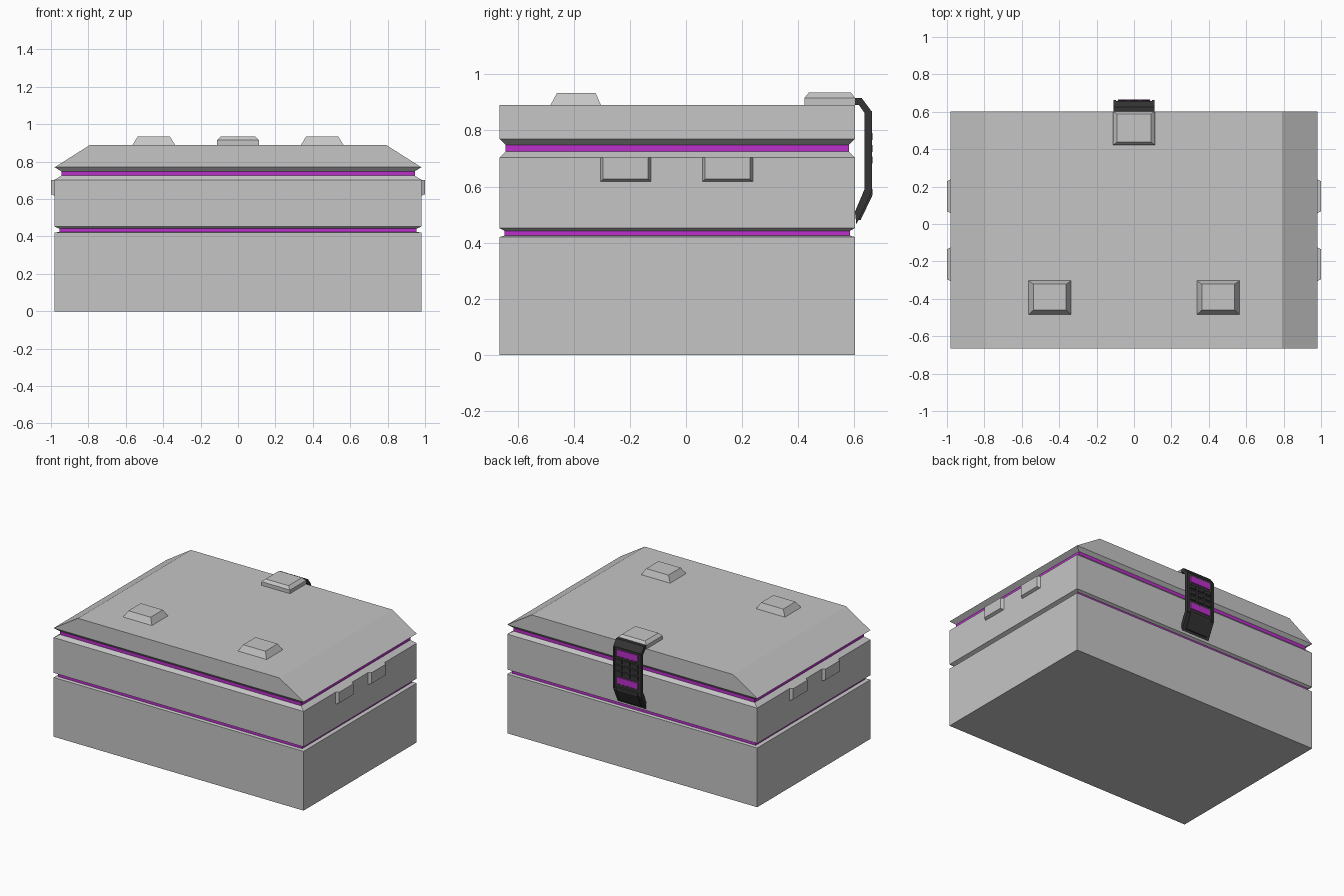
import bpy, bmesh

if "Cube" in bpy.data.objects:
    bpy.data.objects.remove(bpy.data.objects["Cube"])


def material(name, rgb):
    m = bpy.data.materials.new(name)
    m.diffuse_color = (*rgb, 1)
    m.use_nodes = True
    m.node_tree.nodes["Principled BSDF"].inputs["Base Color"].default_value = m.diffuse_color
    return m


GREY = material("light grey", (0.56, 0.56, 0.56))
PURPLE = material("purple", (0.5, 0.03, 0.6))
DARK = material("charcoal", (0.035, 0.035, 0.035))


def finish(name, bm, *mats):
    bmesh.ops.recalc_face_normals(bm, faces=bm.faces[:])
    me = bpy.data.meshes.new(name)
    bm.to_mesh(me)
    bm.free()
    for m in mats:
        me.materials.append(m)
    ob = bpy.data.objects.new(name, me)
    bpy.context.collection.objects.link(ob)
    return ob


def loft(name, rings, *mats, stripes=()):
    """Stack quads (list of 4 points each); bands listed in stripes use material 1."""
    bm = bmesh.new()
    loops = [[bm.verts.new(p) for p in r] for r in rings]
    n = len(loops[0])
    for k, (a, b) in enumerate(zip(loops, loops[1:])):
        for i in range(n):
            j = (i + 1) % n
            f = bm.faces.new((a[i], a[j], b[j], b[i]))
            f.material_index = 1 if k in stripes else 0
    bm.faces.new(loops[0][::-1])
    bm.faces.new(loops[-1])
    return finish(name, bm, *mats)


def rect_z(x0, x1, y0, y1, z):
    return [(x0, y0, z), (x1, y0, z), (x1, y1, z), (x0, y1, z)]


def rect_x(x, y0, y1, z0, z1):
    return [(x, y0, z0), (x, y1, z0), (x, y1, z1), (x, y0, z1)]


def rect_y(y, x0, x1, z0, z1):
    return [(x0, y, z0), (x1, y, z0), (x1, y, z1), (x0, y, z1)]


# Case body with two recessed purple seams and a lid sloped at both ends
W, F, B = 0.98, -0.665, 0.602
levels = [(0, W, 0), (0.42, W, 0), (0.425, 0.955, 0.018), (0.442, 0.955, 0.018),
          (0.452, W, 0), (0.703, W, 0), (0.725, 0.945, 0.022), (0.748, 0.945, 0.022),
          (0.77, W, 0), (0.89, 0.79, 0)]
loft("case_body", [rect_z(-w, w, F + i, B - i, z) for z, w, i in levels],
     GREY, PURPLE, stripes=(2, 6))

# Two front feet on the lid
for s, side in ((-1, "left"), (1, "right")):
    c = 0.45 * s
    loft("lid_foot_" + side, [rect_z(c - 0.113, c + 0.113, -0.483, -0.303, 0.885),
                              rect_z(c - 0.113, c + 0.113, -0.483, -0.303, 0.89),
                              rect_z(c - 0.087, c + 0.087, -0.46, -0.322, 0.933)], GREY)

# Rear catch on the lid
loft("lid_catch", [rect_z(-0.112, 0.112, 0.422, B, 0.885),
                   rect_z(-0.112, 0.112, 0.422, B, 0.916),
                   rect_z(-0.09, 0.09, 0.438, 0.588, 0.935)], GREY)

# Hinge blocks on both ends
for s, side in ((-1, "left"), (1, "right")):
    for k, c in enumerate((-0.215, 0.148)):
        loft(f"end_block_{side}_{k + 1}",
             [rect_x(0.97 * s, c - 0.09, c + 0.09, 0.618, 0.703),
              rect_x(0.98 * s, c - 0.09, c + 0.09, 0.618, 0.703),
              rect_x(1.0 * s, c - 0.08, c + 0.08, 0.626, 0.703)], GREY)

# Latch strap: side profile (y, z) extruded across the width
profile = [(0.58, 0.915), (0.626, 0.915), (0.657, 0.874), (0.657, 0.57), (0.607, 0.465),
           (0.602, 0.51), (0.636, 0.59), (0.636, 0.862), (0.617, 0.89), (0.58, 0.89)]
loft("latch_strap", [[(x, y, z) for y, z in profile] for x in (-0.11, 0.11)], DARK)

# Purple plates on the latch
for name, z0, z1 in (("upper", 0.808, 0.86), ("lower", 0.613, 0.665)):
    loft("latch_plate_" + name, [rect_y(0.655, -0.085, 0.085, z0, z1),
                                 rect_y(0.66, -0.08, 0.08, z0 + 0.004, z1 - 0.004)], PURPLE)

# Grip grid between the plates
for i in range(3):
    for j in range(3):
        x, z = (i - 1) * 0.063, 0.736 + (j - 1) * 0.042
        loft(f"latch_grip_{i}_{j}", [rect_y(0.655, x - 0.027, x + 0.027, z - 0.017, z + 0.017),
                                     rect_y(0.664, x - 0.021, x + 0.021, z - 0.012, z + 0.012)],
             DARK)

# Edge rails and raised lower pull of the latch
for s, side in ((-1, "left"), (1, "right")):
    a, b = sorted((0.096 * s, 0.11 * s))
    loft("latch_rail_" + side, [rect_y(0.655, a, b, 0.575, 0.872),
                                rect_y(0.663, a, b, 0.58, 0.868)], DARK)
loft("latch_pull", [[(x, y, z) for y, z in
                     ((0.65, 0.598), (0.665, 0.59), (0.665, 0.57), (0.622, 0.48), (0.61, 0.48))]
                    for x in (-0.085, 0.085)], DARK)
